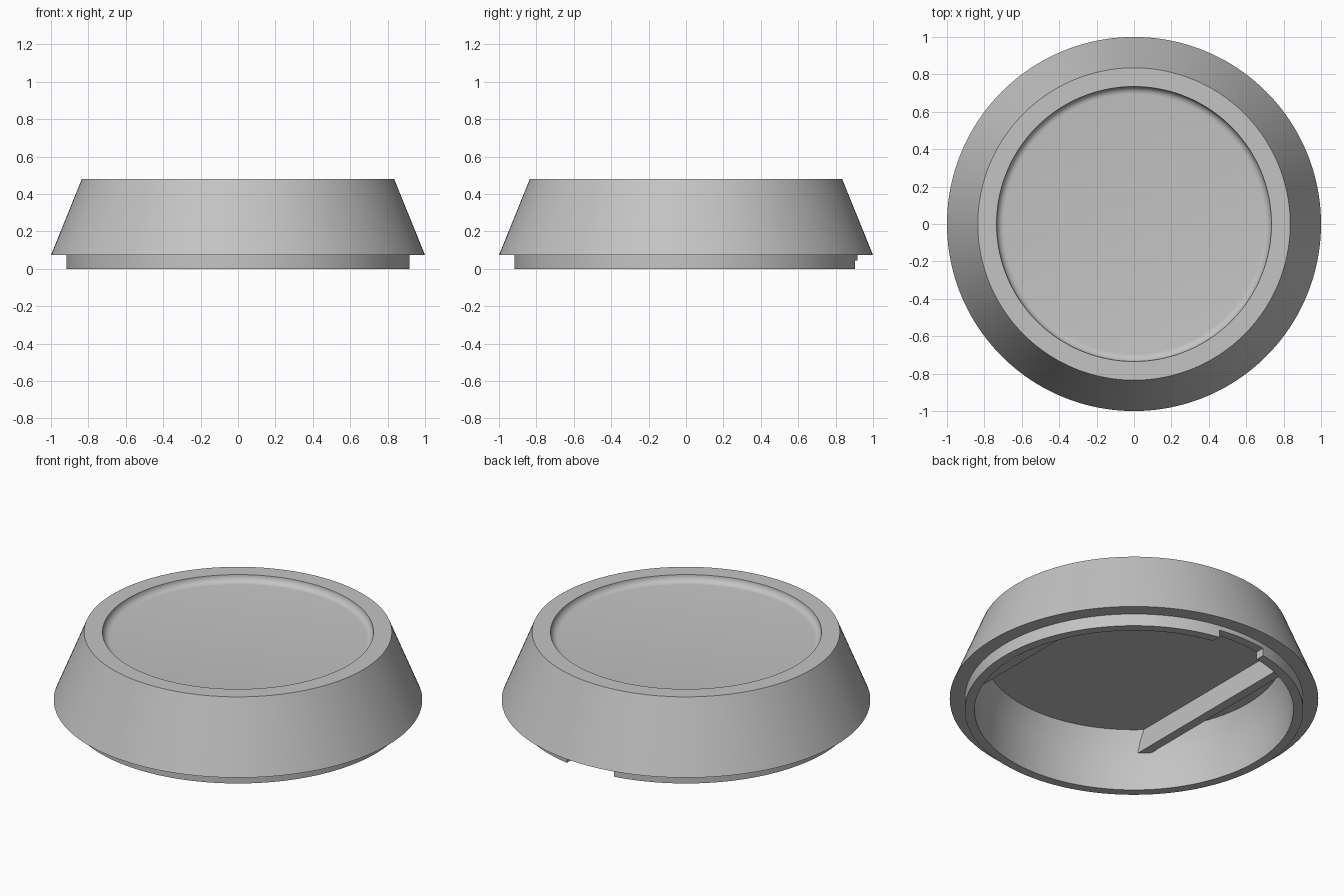
import bpy, bmesh
from math import sin, cos, pi, radians

SEGMENTS = 160

cube = bpy.data.objects.get("Cube")
if cube:
    bpy.data.objects.remove(cube, do_unlink=True)

grey = bpy.data.materials.new("plain grey")
grey.use_nodes = True
GREY = (0.55, 0.55, 0.55, 1)
grey.diffuse_color = GREY
grey.node_tree.nodes["Principled BSDF"].inputs["Base Color"].default_value = GREY


def make_object(name, bm):
    bmesh.ops.recalc_face_normals(bm, faces=bm.faces)
    mesh = bpy.data.meshes.new(name)
    bm.to_mesh(mesh)
    bm.free()
    mesh.materials.append(grey)
    obj = bpy.data.objects.new(name, mesh)
    bpy.context.collection.objects.link(obj)
    return obj


def activate(obj):
    bpy.ops.object.select_all(action="DESELECT")
    obj.select_set(True)
    bpy.context.view_layer.objects.active = obj


def lathe(name, profile):
    """Revolve (radius, height) points; the first and last rings are capped."""
    bm = bmesh.new()
    rings = []
    for r, z in profile:
        rings.append([bm.verts.new((r * cos(2 * pi * i / SEGMENTS),
                                    r * sin(2 * pi * i / SEGMENTS), z))
                      for i in range(SEGMENTS)])
    for a, b in zip(rings, rings[1:]):
        for i in range(SEGMENTS):
            j = (i + 1) % SEGMENTS
            bm.faces.new((a[i], a[j], b[j], b[i]))
    bm.faces.new(rings[0])
    bm.faces.new(rings[-1])
    return make_object(name, bm)


def prism(name, outline, z0, z1):
    """Extrude a flat outline upwards."""
    bm = bmesh.new()
    face = bm.faces.new([bm.verts.new((x, y, z0)) for x, y in outline])
    new = bmesh.ops.extrude_face_region(bm, geom=[face])["geom"]
    bmesh.ops.translate(bm, vec=(0, 0, z1 - z0),
                        verts=[v for v in new if isinstance(v, bmesh.types.BMVert)])
    return make_object(name, bm)


# Cap: hollow underside, lower lip, sloping skirt, flat rim, filleted top recess
fillet = [(0.695 + 0.04 * cos(radians(a)), 0.48 - 0.04 * sin(radians(a)))
          for a in range(0, 91, 15)]
cap = lathe("cap", [
    (0.81, 0.345), (0.833, 0.28), (0.85, 0.21), (0.862, 0.1), (0.865, 0),
    (0.918, 0), (0.918, 0.073), (1, 0.073), (0.835, 0.48)] + fillet)

# Pry notch in the back of the lip
W = 0.155
notch = prism("notch_cutter", [(-W, 0.7), (W, 0.7), (W, 1.1), (-W, 1.1)], -0.1, 0.045)
notch.hide_render = True
cut = cap.modifiers.new("notch", "BOOLEAN")
cut.operation = "DIFFERENCE"
cut.solver = "EXACT"
cut.object = notch
activate(cap)
bpy.ops.object.modifier_apply(modifier=cut.name)
bpy.data.objects.remove(notch, do_unlink=True)
bpy.ops.object.shade_smooth_by_angle(angle=radians(25))

# Ribs under the ceiling, ends buried in the wall
for side, name in ((1, "left_rib"), (-1, "right_rib")):
    prism(name, [(side * 0.56, -0.66), (side * 0.615, -0.62),
                 (side * 0.615, 0.62), (side * 0.56, 0.66)], 0.22, 0.37)
